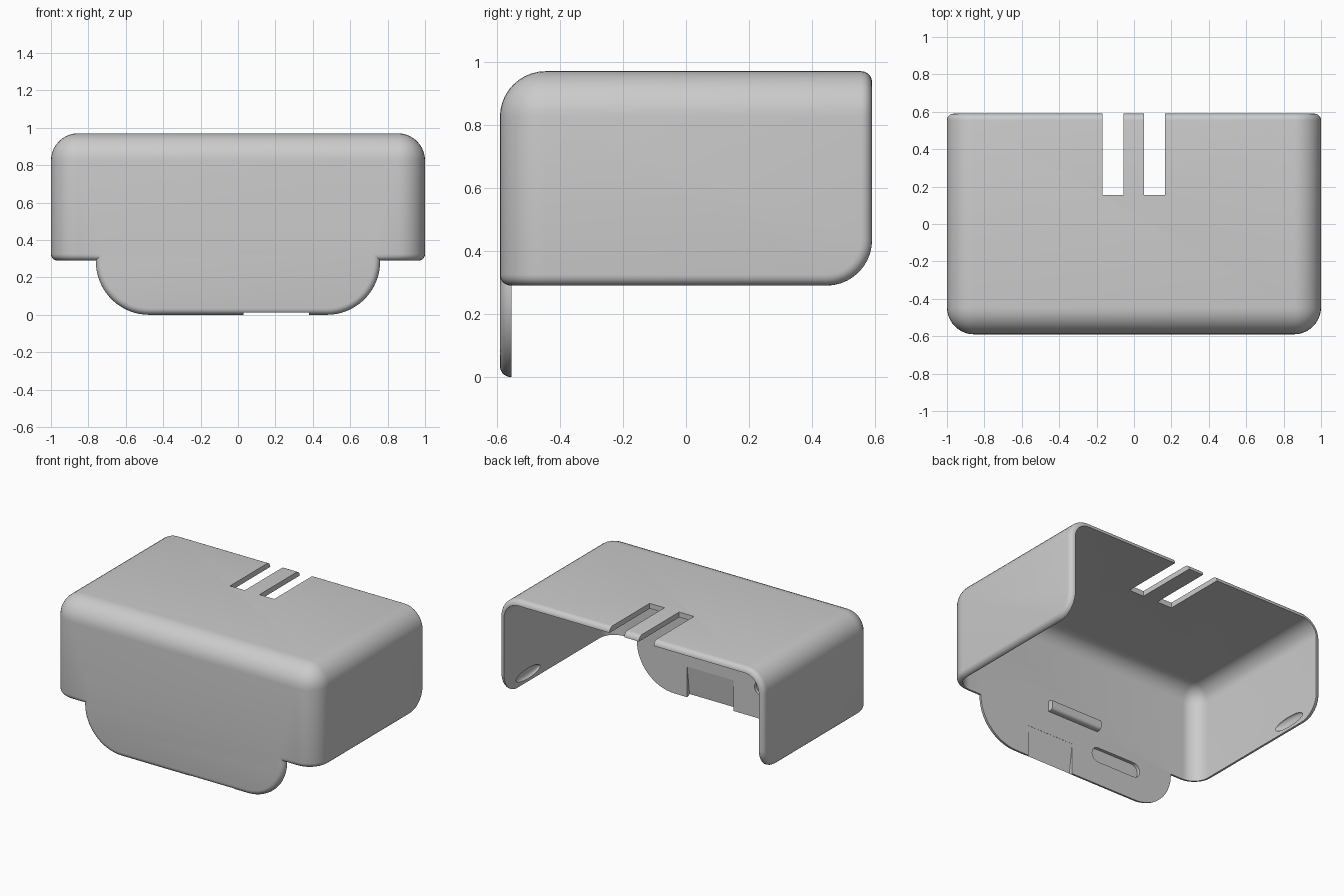
import bpy, bmesh, math
from mathutils import Vector

if "Cube" in bpy.data.objects:
    bpy.data.objects.remove(bpy.data.objects["Cube"])

WALL = 0.036
ROUND = 0.145
FRONT, BACK, LOW, TOP = -0.59, 0.59, 0.29, 0.97

grey = bpy.data.materials.new("light_grey")
grey.use_nodes = True
grey.diffuse_color = (0.6, 0.6, 0.6, 1)
grey.node_tree.nodes["Principled BSDF"].inputs["Base Color"].default_value = (0.6, 0.6, 0.6, 1)


def finish(name, bm):
    bmesh.ops.recalc_face_normals(bm, faces=bm.faces[:])
    mesh = bpy.data.meshes.new(name)
    bm.to_mesh(mesh)
    bm.free()
    mesh.materials.append(grey)
    ob = bpy.data.objects.new(name, mesh)
    bpy.context.collection.objects.link(ob)
    return ob


def box_mesh(lo, hi):
    lo, hi = Vector(lo), Vector(hi)
    bm = bmesh.new()
    bmesh.ops.create_cube(bm, size=1)
    for v in bm.verts:
        v.co = (lo + hi) / 2 + v.co * (hi - lo)
    return bm


def bevel(bm, edges, radius, segments):
    bmesh.ops.bevel(bm, geom=edges, offset=radius, offset_type='OFFSET',
                    segments=segments, profile=0.5, affect='EDGES', clamp_overlap=True)


def edges_between(bm, pairs):
    """Edges whose two faces look along the given directions."""
    found = []
    bm.normal_update()
    for e in bm.edges:
        a, b = [f.normal for f in e.link_faces]
        for p, q in pairs:
            p, q = Vector(p), Vector(q)
            if (a.dot(p) > 0.9 and b.dot(q) > 0.9) or (a.dot(q) > 0.9 and b.dot(p) > 0.9):
                found.append(e)
    return found


def prism(outline, y0, y1):
    """Extrude an x-z outline along y."""
    bm = bmesh.new()
    face = bm.faces.new([bm.verts.new((x, y0, z)) for x, z in outline])
    moved = bmesh.ops.extrude_face_region(bm, geom=[face])["geom"]
    bmesh.ops.translate(bm, vec=(0, y1 - y0, 0),
                        verts=[v for v in moved if isinstance(v, bmesh.types.BMVert)])
    bmesh.ops.recalc_face_normals(bm, faces=bm.faces[:])
    return bm


def combine(target, other, operation):
    mod = target.modifiers.new(operation, 'BOOLEAN')
    mod.operation, mod.object, mod.solver = operation, other, 'EXACT'
    bpy.context.view_layer.objects.active = target
    bpy.ops.object.modifier_apply(modifier=mod.name)
    bpy.data.objects.remove(other)


def arc(cx, cz, r, a0, a1, n=16):
    steps = [math.radians(a0 + (a1 - a0) * i / n) for i in range(n + 1)]
    return [(cx + r * math.cos(a), cz + r * math.sin(a)) for a in steps]


UP, DOWN, FWD, AFT = (0, 0, 1), (0, 0, -1), (0, -1, 0), (0, 1, 0)
SIDES = [(-1, 0, 0), (1, 0, 0)]
SHELL_PAIRS = [(UP, FWD)] + [(d, s) for d in (UP, FWD) for s in SIDES]

# Outer body: broad rounds first, then the thin round along the open rim
bm = box_mesh((-1, FRONT, LOW), (1, BACK, TOP))
bevel(bm, edges_between(bm, SHELL_PAIRS + [(DOWN, AFT)]), ROUND, 10)
bm.normal_update()
rim_faces = set()
for f in bm.faces:
    n, c = f.normal, f.calc_center_median()
    if abs(n.x) < 0.01 and n.y > -0.01 and n.z < 0.01 and (n.y > 0.01 or n.z < -0.01):
        rim_faces.add(f)
rim = [e for e in bm.edges if sum(f in rim_faces for f in e.link_faces) == 1]
bevel(bm, rim, WALL * 0.97, 5)
case = finish("case_shell", bm)

# Hanging front tab with a softened outer edge
right_arc = arc(0.475, 0.285, 0.285, -90, 0)
left_arc = [(-x, z) for x, z in reversed(right_arc)]
bm = prism([(-0.76, 0.4)] + left_arc + right_arc + [(0.76, 0.4)], FRONT, FRONT + 0.1)
bevel(bm, [e for e in bm.edges if all(abs(v.co.y - FRONT) < 1e-4 for v in e.verts)
           and not all(v.co.z > 0.39 for v in e.verts)], WALL * 0.97, 5)
combine(case, finish("front_tab", bm), 'UNION')

# Hollow inside, open at the back and below
bm = box_mesh((-1 + WALL, FRONT + WALL, -0.3), (1 - WALL, 1, TOP - WALL))
bevel(bm, edges_between(bm, SHELL_PAIRS), ROUND - WALL, 10)
combine(case, finish("hollow", bm), 'DIFFERENCE')

# Two slots that free a flexible strip in the lid
for x in (-0.113, 0.11):
    combine(case, finish("slot", box_mesh((x - 0.056, 0.155, 0.8), (x + 0.056, 0.8, 1.1))), 'DIFFERENCE')

inner = FRONT + WALL

# Sloping thumb recess inside the tab
bm = box_mesh((0.03, inner - 0.031, -0.02), (0.38, inner + 0.02, 0.21))
for v in bm.verts:
    if v.co.z > 0.1 and v.co.y < inner:
        v.co.y = inner - 0.001
combine(case, finish("thumb_recess", bm), 'DIFFERENCE')

# Rounded-end groove inside the tab
groove = arc(-0.18, 0.21, 0.05, -90, 90, 10) + arc(-0.46, 0.21, 0.05, 90, 270, 10)
combine(case, finish("groove", prism(groove, inner - 0.022, inner + 0.02)), 'DIFFERENCE')

# Oval dimples low on the inner side walls
for side in (-1, 1):
    bm = bmesh.new()
    bmesh.ops.create_uvsphere(bm, u_segments=24, v_segments=16, radius=1)
    for v in bm.verts:
        v.co = Vector((side * (1 - WALL) + v.co.x * 0.02, 0.33 + v.co.y * 0.13, 0.345 + v.co.z * 0.035))
    combine(case, finish("dimple", bm), 'DIFFERENCE')

# Catch bar on the inner front wall
bm = box_mesh((-0.17, inner - 0.01, 0.37), (0.22, inner + 0.04, 0.44))
bevel(bm, edges_between(bm, [(AFT, UP), (AFT, DOWN)]), 0.02, 4)
combine(case, finish("catch_bar", bm), 'UNION')

bpy.ops.object.select_all(action='DESELECT')
case.select_set(True)
bpy.context.view_layer.objects.active = case
bpy.ops.object.shade_smooth_by_angle(angle=math.radians(30))
